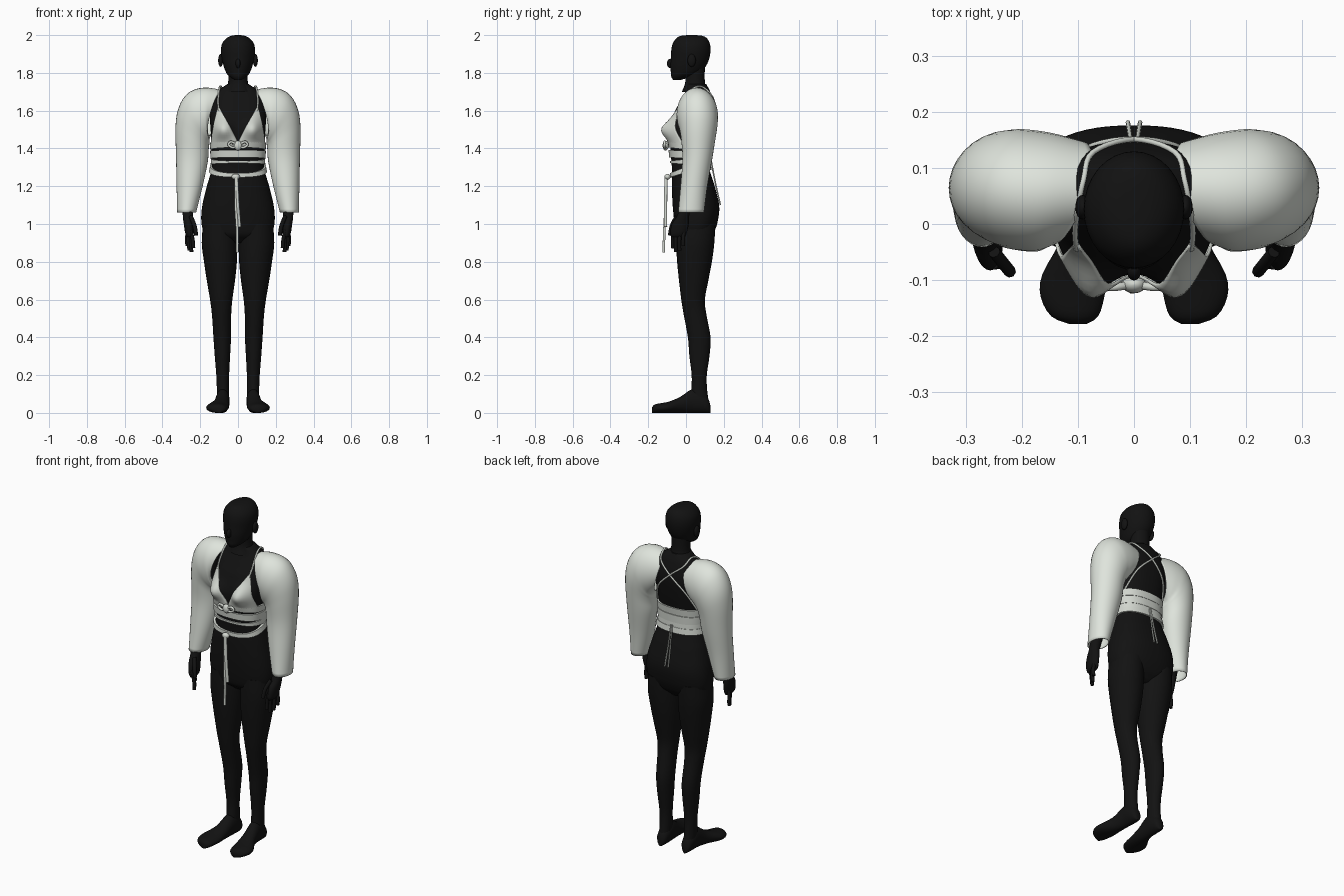
import bpy, bmesh, math
from mathutils import Vector

if "Cube" in bpy.data.objects:
    bpy.data.objects.remove(bpy.data.objects["Cube"])


def material(name, rgb):
    m = bpy.data.materials.new(name)
    m.diffuse_color = (*rgb, 1)
    m.use_nodes = True
    m.node_tree.nodes["Principled BSDF"].inputs["Base Color"].default_value = m.diffuse_color
    return m


BLACK = material("matte black", (0.006, 0.006, 0.006))
WHITE = material("off white", (0.74, 0.78, 0.72))
WRAP = material("pale grey fabric", (0.64, 0.67, 0.62))


def catmull(rows, t):
    """Smooth interpolation through tuples; t runs from 0 to len(rows)-1."""
    i = min(int(t), len(rows) - 2)
    f = t - i
    a, b, c, d = (rows[min(max(k, 0), len(rows) - 1)] for k in (i - 1, i, i + 1, i + 2))
    return tuple(q + .5 * f * (r - p + f * (2*p - 5*q + 4*r - s + f * (3*(q - r) + s - p)))
                 for p, q, r, s in zip(a, b, c, d))


def dense(rows, n=4):
    return [catmull(rows, k / n) for k in range((len(rows) - 1) * n + 1)]


def finish(ob, mat, mirror=False, angle=60):
    ob.data.materials.append(mat)
    bpy.ops.object.select_all(action='DESELECT')
    ob.select_set(True)
    bpy.context.view_layer.objects.active = ob
    bpy.ops.object.shade_smooth_by_angle(angle=math.radians(angle))
    if mirror:
        ob.modifiers.new("mirror", 'MIRROR').use_mirror_merge = False
    return ob


def grid(name, rings, mat, closed=True, caps=True, mirror=False, thick=0, offset=-1):
    """Skin a list of point rings."""
    bm = bmesh.new()
    vs = [[bm.verts.new(p) for p in r] for r in rings]
    n = len(vs[0])
    for a, b in zip(vs, vs[1:]):
        for i in range(n if closed else n - 1):
            j = (i + 1) % n
            bm.faces.new((a[i], a[j], b[j], b[i]))
    if caps:
        bm.faces.new(vs[0])
        bm.faces.new(vs[-1])
    bmesh.ops.recalc_face_normals(bm, faces=bm.faces)
    me = bpy.data.meshes.new(name)
    bm.to_mesh(me)
    bm.free()
    ob = bpy.data.objects.new(name, me)
    bpy.context.collection.objects.link(ob)
    if thick:
        s = ob.modifiers.new("thickness", 'SOLIDIFY')
        s.thickness, s.offset = thick, offset
    return finish(ob, mat, mirror)


def oval(z, cx, cy, rx, ry, n=24):
    return [(cx + rx * math.cos(2*math.pi*i/n), cy + ry * math.sin(2*math.pi*i/n), z) for i in range(n)]


def ball(name, loc, size, mat, mirror=False):
    rings = [oval(loc[2] + size[2] * math.cos(t), loc[0], loc[1], size[0] * math.sin(t), size[1] * math.sin(t), 16)
             for t in [0.05 + k * (math.pi - .1) / 10 for k in range(11)]]
    return grid(name, rings, mat, mirror=mirror)


def tube(name, pts, r, mat, mirror=False):
    cu = bpy.data.curves.new(name, 'CURVE')
    cu.dimensions, cu.bevel_depth, cu.bevel_resolution, cu.use_fill_caps = '3D', r, 2, True
    sp = cu.splines.new('POLY')
    path = dense(pts, 5)
    sp.points.add(len(path) - 1)
    for q, p in zip(sp.points, path):
        q.co = (*p, 1)
    ob = bpy.data.objects.new(name, cu)
    bpy.context.collection.objects.link(ob)
    bpy.ops.object.select_all(action='DESELECT')
    ob.select_set(True)
    bpy.context.view_layer.objects.active = ob
    bpy.ops.object.convert(target='MESH')
    return finish(bpy.context.object, mat, mirror)


# Torso: z, half width, front y, back y
TORSO = [(.90, .09, .0, .10), (.94, .17, -.045, .14), (1.0, .193, -.06, .165), (1.09, .19, -.07, .176),
         (1.2, .165, -.075, .152), (1.3, .138, -.075, .122), (1.4, .138, -.083, .12), (1.5, .145, -.085, .137),
         (1.6, .15, -.058, .148), (1.66, .14, -.025, .14), (1.71, .105, 0, .125), (1.74, .058, 0, .108)]
ROUND = 2.4


def torso_row(z):
    for i, (a, b) in enumerate(zip(TORSO, TORSO[1:])):
        if z <= b[0]:
            return catmull(TORSO, i + max(0, (z - a[0]) / (b[0] - a[0])))
    return TORSO[-1]


def skin(z, a, off=0.0):
    """Point on the torso; angle 0 is the front, pi the back."""
    _, rx, yf, yb = torso_row(z)
    s, c = math.sin(a), math.cos(a)
    x = (rx + off) * math.copysign(abs(s) ** (2/ROUND), s)
    y = (yf + yb)/2 - ((yb - yf)/2 + off) * math.copysign(abs(c) ** (2/ROUND), c)
    if c > 0:
        y -= .048 * math.exp(-((abs(x) - .08)/.045)**2 - ((z - 1.5)/.05)**2)
    return (x, y, z)


def angle_at(z, x):
    return math.asin(math.copysign(min(1, abs(x) / torso_row(z)[1]) ** (ROUND/2), x))


def back_point(z, x, off):
    return skin(z, math.pi - angle_at(z, x), off)


RING = [2*math.pi*i/64 for i in range(64)]
grid("torso", [[skin(.90 + .84*k/60, a) for a in RING] for k in range(61)], BLACK)

# Head and neck: z, half width, front y, back y
HEAD = [(1.762, .018, -.068, -.03), (1.78, .045, -.078, .03), (1.80, .062, -.08, .075), (1.84, .077, -.083, .108),
        (1.88, .086, -.08, .124), (1.92, .09, -.078, .13), (1.955, .084, -.07, .126),
        (1.982, .063, -.052, .112), (1.996, .036, -.028, .088), (2.0, .01, .01, .05)]
grid("head", [oval(z, 0, (f + b)/2, w, (b - f)/2, 32) for z, w, f, b in dense(HEAD)], BLACK)
grid("neck", [oval(z, 0, .048, w, w) for z, w in dense([(1.70, .07), (1.74, .054), (1.78, .051), (1.83, .052)])], BLACK)
ball("nose", (0, -.083, 1.85), (.013, .018, .025), BLACK)
ball("ear", (.092, .03, 1.866), (.013, .022, .034), BLACK, True)

# Legs: z, inner x, outer x, front y, back y
LEG = [(1.0, .01, .185, -.05, .155), (.9, .004, .192, -.052, .15), (.8, .006, .18, -.047, .137),
       (.7, .016, .165, -.037, .118), (.6, .03, .148, -.025, .1), (.52, .036, .138, -.012, .108),
       (.4, .037, .13, .01, .13), (.3, .042, .123, .018, .124), (.2, .047, .115, .03, .11),
       (.12, .048, .112, .028, .112), (.05, .048, .112, .02, .122)]
grid("leg", [oval(z, (i + o)/2, (f + b)/2, (o - i)/2, (b - f)/2) for z, i, o, f, b in dense(LEG)], BLACK, mirror=True)

# Feet: y, centre x, half width, height
FOOT = [(.129, .08, .01, .04), (.115, .08, .028, .08), (.07, .08, .036, .12), (.03, .082, .036, .125),
        (-.03, .09, .042, .085), (-.09, .106, .058, .06), (-.13, .11, .057, .052), (-.165, .106, .042, .045),
        (-.179, .1, .015, .03)]
grid("foot", [[(cx + p, y, h/2 + q) for p, q, _ in oval(0, 0, 0, w, h/2)] for y, cx, w, h in dense(FOOT, 3)],
     BLACK, mirror=True)

# Arms and hands: z, centre x, centre y, radii
ARM = [(1.64, .19, .06, .05, .05), (1.4, .235, .06, .042, .042), (1.2, .255, .03, .036, .036),
       (1.06, .265, -.01, .028, .03), (1.0, .262, -.03, .025, .045), (.95, .257, -.04, .022, .043), (.93, .255, -.042, .012, .035)]
grid("arm", [oval(*r) for r in dense(ARM)], BLACK, mirror=True)
for k, (x, y, z) in enumerate([(.268, -.015, .885), (.258, -.035, .86), (.246, -.055, .852), (.236, -.07, .872)]):
    tube(f"finger_{k + 1}", [(.264 - .004*k, -.012 - .02*k, .97), (x + .004, y, .92), (x, y, z)], .010, BLACK, True)
tube("thumb", [(.25, -.05, 1.04), (.23, -.075, .99), (.222, -.085, .94)], .011, BLACK, True)

# Puffed sleeves: top/outer x,z; under/inner x,z; centre y, y radius, lean
SLEEVE = [(.085, 1.708, .15, 1.47, .055, .092, .3), (.16, 1.722, .152, 1.45, .057, .105, .12),
          (.23, 1.712, .15, 1.44, .06, .109, 0), (.282, 1.675, .15, 1.43, .062, .107, 0),
          (.318, 1.605, .152, 1.42, .065, .1, 0), (.331, 1.51, .155, 1.395, .065, .091, 0),
          (.328, 1.36, .16, 1.33, .06, .079, 0), (.325, 1.2, .187, 1.2, .042, .071, 0), (.322, 1.06, .222, 1.06, .027, .068, 0)]
rings = []
for px, pz, qx, qz, cy, ry, lean in dense(SLEEVE, 5):
    rings.append([((px + qx)/2 + (px - qx)/2*math.cos(a) - lean*ry*math.sin(a), cy + ry*math.sin(a),
                   (pz + qz)/2 + (pz - qz)/2*math.cos(a)) for a in RING[::2]])
grid("puff_sleeve", rings, WHITE, caps=False, mirror=True, thick=.004)

# Triangle cups laid over the bust
cup = []
for k in range(17):
    t = k / 16
    z = 1.42 + .2*t
    inner, outer = .002 + .094*max(0, (t - .1)/.9), .136 - .034*t**1.5
    a0, a1 = angle_at(z, inner), angle_at(z, outer)
    cup.append([skin(z, a0 + (a1 - a0)*i/12, .006) for i in range(13)])
grid("cup", cup, WRAP, closed=False, caps=False, mirror=True, thick=.006, offset=0)


# Wrapped waist bands: front z, back z, front half height, back half height
def band(name, zf, zb, hf, hb, off):
    rows = [[], [], [], []]
    for a in RING:
        f = (1 - math.cos(a))/2
        f = min(1, 1.6*f)
        z, h = zf + (zb - zf)*f, hf + (hb - hf)*f
        for row, (s, o) in zip(rows, [(-1, -.004), (-1, off), (1, off), (1, -.004)]):
            row.append(skin(z + s*h, a, o))
    grid(name, rows, WRAP, caps=False)


band("under_bust_band", 1.42, 1.41, .015, .02, .009)
band("waist_band", 1.372, 1.366, .019, .022, .01)
band("thin_waist_band", 1.328, 1.33, .006, .017, .008)
band("low_wrap_band", 1.258, 1.302, .011, .016, .011)

# Shoulder straps crossing on the back
strap = [skin(1.60, angle_at(1.60, .098), .006), skin(1.65, angle_at(1.65, .102), .005), (.1, .03, 1.712),
         (.09, .08, 1.728), back_point(1.69, .07, .006), back_point(1.63, 0, .006),
         back_point(1.54, -.085, .005), back_point(1.43, -.125, .005)]
tube("crossed_strap", strap, .005, WRAP, True)

# Ties: knots, bow loops and hanging ends
ball("bust_knot", (0, -.108, 1.415), (.022, .016, .026), WRAP)
tube("bow_loop", [(0, -.108, 1.415), (.035, -.113, 1.435), (.05, -.112, 1.42), (.03, -.112, 1.405), (0, -.108, 1.41)],
     .007, WRAP, True)
ball("waist_knot", (-.012, -.098, 1.25), (.022, .016, .016), WRAP)
tube("long_tie", [(-.012, -.105, 1.25), (-.012, -.108, 1.1), (-.004, -.115, .96), (-.004, -.118, .85)], .007, WRAP)
tube("short_tie", [(-.008, -.105, 1.25), (-.002, -.108, 1.12), (.008, -.108, .985)], .009, WRAP)
tube("back_tie", [(.004, .134, 1.33), (.007, .157, 1.21), (.011, .182, 1.10)], .004, WRAP, True)
